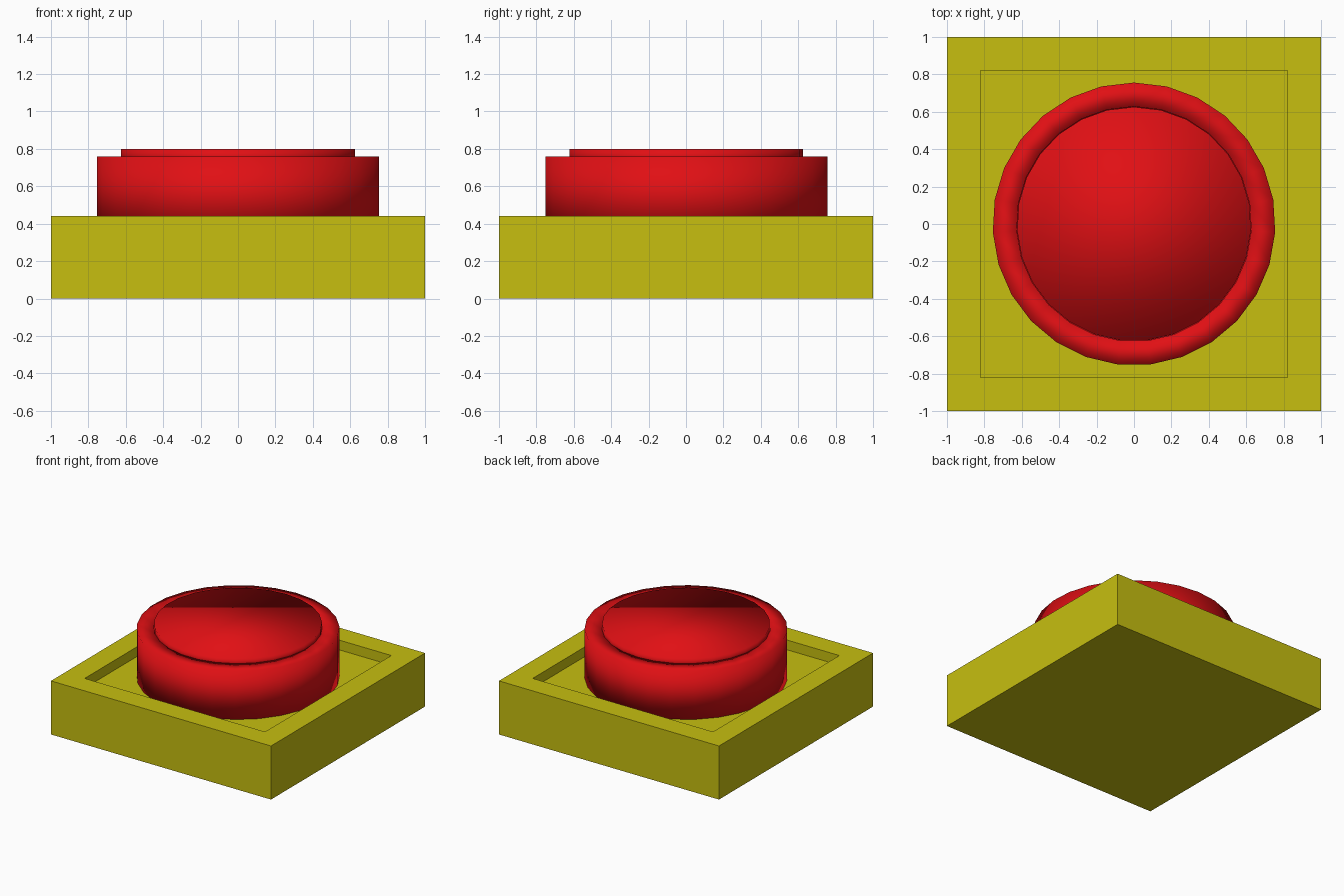
import bpy, bmesh, math

if "Cube" in bpy.data.objects:
    bpy.data.objects.remove(bpy.data.objects["Cube"])

SIDES = 27


def material(name, rgb):
    m = bpy.data.materials.new(name)
    m.diffuse_color = (*rgb, 1)
    m.use_nodes = True
    m.node_tree.nodes["Principled BSDF"].inputs["Base Color"].default_value = m.diffuse_color
    return m


def add_object(name, bm, mat, smooth):
    bmesh.ops.recalc_face_normals(bm, faces=bm.faces[:])
    for f in bm.faces:
        f.smooth = smooth
    mesh = bpy.data.meshes.new(name)
    bm.to_mesh(mesh)
    bm.free()
    mesh.materials.append(mat)
    ob = bpy.data.objects.new(name, mesh)
    bpy.context.collection.objects.link(ob)
    return ob


def loft(name, rings, sides, phase, mat, smooth):
    """Skin a stack of (radius, z) polygon rings and cap both ends."""
    bm = bmesh.new()
    loops = []
    for r, z in rings:
        angles = [phase + math.tau * i / sides for i in range(sides)]
        loops.append([bm.verts.new((r * math.cos(a), r * math.sin(a), z)) for a in angles])
    for low, high in zip(loops, loops[1:]):
        for i in range(sides):
            j = (i + 1) % sides
            bm.faces.new((low[i], low[j], high[j], high[i]))
    bm.faces.new(loops[0])
    bm.faces.new(loops[-1])
    return add_object(name, bm, mat, smooth)


yellow = material("yellow_plastic", (0.57, 0.52, 0.005))
red = material("red_plastic", (0.75, 0.005, 0.007))

# Square base with a shallow square recess
d = math.sqrt(2)
loft("base", [(d, 0), (d, 0.44), (0.82 * d, 0.44), (0.82 * d, 0.36)],
     4, math.pi / 4, yellow, False)

# Button body with a well in its top
loft("button_body", [(0.756, 0.36), (0.756, 0.76), (0.628, 0.76), (0.628, 0.72)],
     SIDES, math.pi / 2, red, True)

# Raised button face sitting in the well
loft("button_face", [(0.626, 0.72), (0.626, 0.80)],
     SIDES, math.pi / 2, red, True)
